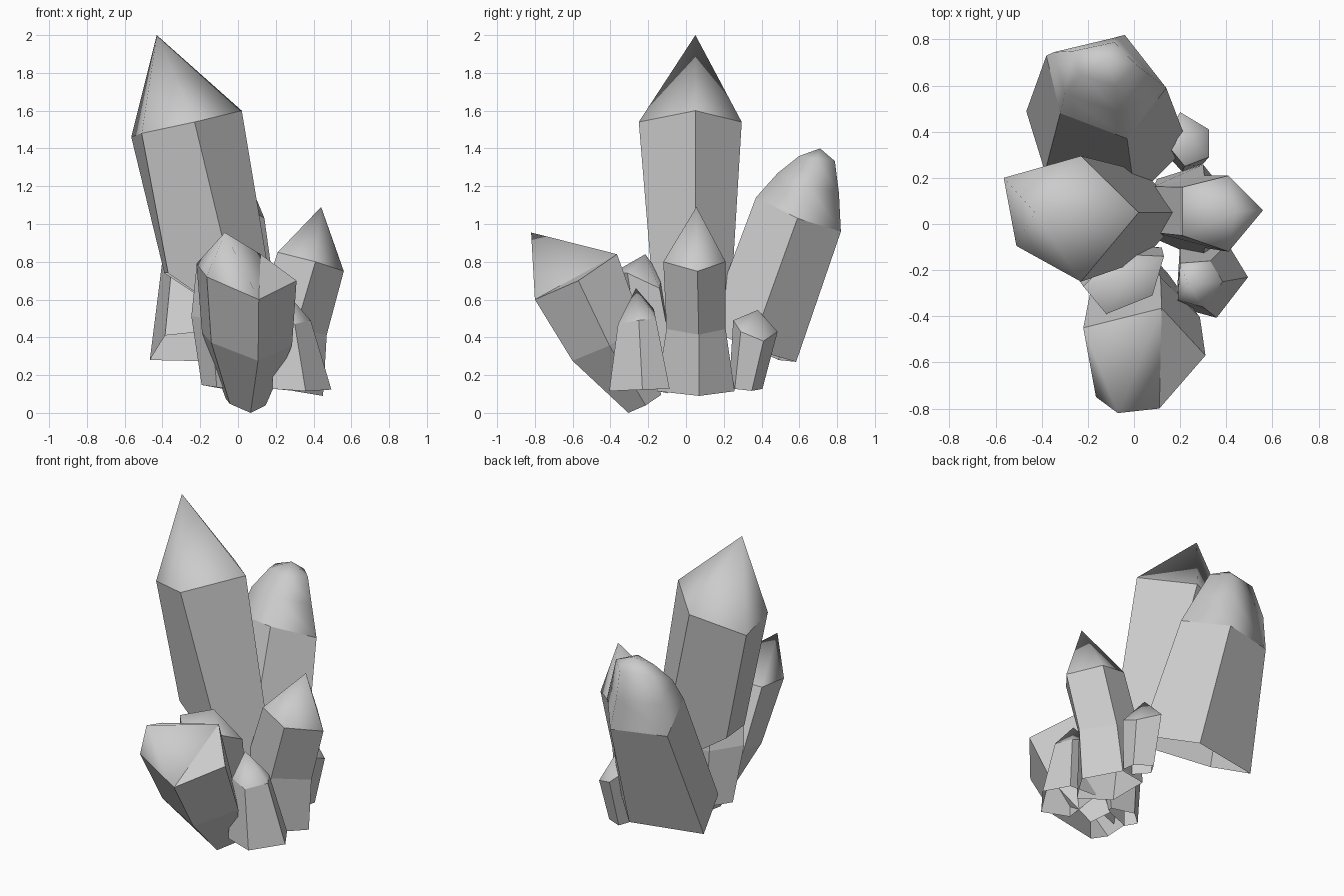
import bpy, bmesh
from mathutils import Vector

if "Cube" in bpy.data.objects:
    bpy.data.objects.remove(bpy.data.objects["Cube"])


def crystal(name, shoulder, tip, lower=(), upper=(), ear=None, foot=None):
    """Five-sided crystal with an open root. Other sections are (cx, cy, cz, sx, sy, sz):
    the shoulder outline moved to a new centre and scaled. 'foot' gives a slanted root
    outline directly; 'ear' cuts one cap corner flat."""
    pts = [Vector(p) for p in shoulder]
    mid = sum(pts, Vector()) / len(pts)
    n = len(pts)

    def section(s):
        c, k = Vector(s[:3]), Vector(s[3:])
        return [c + (p - mid) * k for p in pts]

    bm = bmesh.new()

    def ring(ps):
        return [bm.verts.new(p) for p in ps]

    def bridge(a, b, smooth):
        for i in range(n):
            j = (i + 1) % n
            bm.faces.new((a[i], a[j], b[j], b[i])).smooth = smooth

    # shaft, from the foot up to the shoulder
    below = [ring(foot)] if foot else []
    below += [ring(section(s)) for s in reversed(lower)]
    top = ring(pts)
    for a, b in zip(below, below[1:] + [top]):
        bridge(a, b, False)

    # pointed cap, softly shaded
    last = top
    for s in upper:
        nxt = ring(section(s))
        bridge(last, nxt, True)
        last = nxt
    peak = bm.verts.new(tip)
    rim = list(last)
    if ear is not None:
        bm.faces.new((rim[ear - 1], rim[ear], rim[(ear + 1) % n]))
        rim.pop(ear)
    for i in range(len(rim)):
        bm.faces.new((rim[i], rim[(i + 1) % len(rim)], peak)).smooth = True

    # crisp shoulder edge
    for i in range(n):
        e = bm.edges.get((top[i], top[(i + 1) % n]))
        if e:
            e.smooth = False
    bmesh.ops.recalc_face_normals(bm, faces=bm.faces[:])
    me = bpy.data.meshes.new(name)
    bm.to_mesh(me)
    bm.free()
    ob = bpy.data.objects.new(name, me)
    bpy.context.collection.objects.link(ob)
    return ob


# tallest leaning crystal, root cut at a slant
crystal("tall_crystal",
        [(-.565, .2, 1.46), (-.51, -.095, 1.48), (-.23, -.25, 1.54), (.02, .05, 1.6), (-.23, .295, 1.54)],
        (-.43, .05, 2.0),
        foot=[(-.39, .15, .74), (-.37, -.06, .74), (.03, -.16, .46), (.23, .05, .34), (.03, .23, .46)])

# wide rounded crystal at the back
crystal("back_crystal",
        [(-.04, .82, .96), (.14, .59, 1.03), (-.03, .37, 1.14), (-.32, .48, 1.1), (-.38, .73, .97)],
        (-.12, .71, 1.4),
        [(-.124, .35, .35, 1.35, 1.05, 1)],
        upper=[(-.145, .65, 1.21, .8, .72, .6), (-.13, .695, 1.345, .52, .42, .15)])

# stubby crystal leaning forward
crystal("front_crystal",
        [(.12, -.365, .84), (.31, -.57, .7), (.11, -.8, .6), (-.165, -.75, .72), (-.22, -.45, .79)],
        (-.07, -.82, .955),
        [(.035, -.42, .38, .9, .85, .8), (.035, -.22, .052, .4, .4, .4)], ear=1)

# medium crystal on the right
crystal("right_crystal",
        [(.56, .06, .75), (.41, .21, .8), (.21, .16, .85), (.21, -.05, .85), (.41, -.12, .8)],
        (.44, .055, 1.09),
        [(.25, .06, .45, 1.1, .95, .6), (.25, .06, .12, 1, 1.25, .5)])

# small flared crystal at the front right
crystal("front_right_crystal",
        [(.385, -.25, .49), (.3, -.36, .47), (.19, -.33, .5), (.2, -.17, .55), (.33, -.16, .5)],
        (.235, -.265, .66),
        [(.328, -.237, .128, 1.6, 1.6, .4)])

# small crystal at the back right
crystal("back_right_crystal",
        [(.2, .485, .43), (.325, .41, .38), (.325, .29, .43), (.22, .25, .49), (.13, .36, .5)],
        (.24, .38, .545),
        [(.225, .31, .13, .85, .75, .2)])

# blunt crystal tucked between the tall and front ones
crystal("inner_crystal",
        [(-.22, -.27, .77), (-.12, -.39, .74), (.08, -.31, .74), (.13, -.14, .66), (-.08, -.13, .72)],
        (-.02, -.215, .84),
        [(-.06, -.21, .49, 1.05, 1, .5), (-.05, -.18, .13, .8, .75, .4)])
